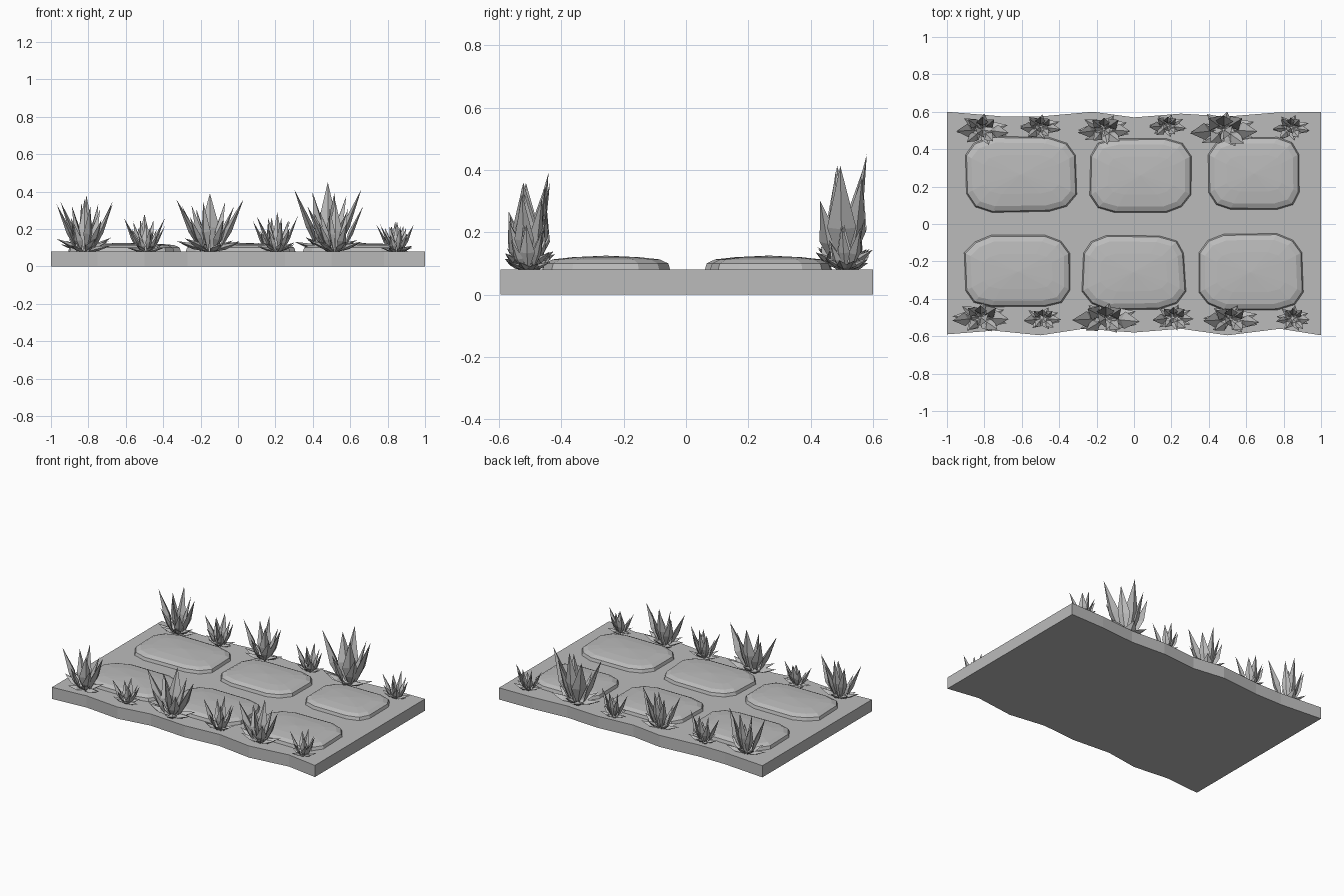
import bpy, bmesh, math, random
from mathutils import Vector

cube = bpy.data.objects.get("Cube")
if cube:
    bpy.data.objects.remove(cube)

random.seed(4)
SLAB_TOP = 0.08

stone = bpy.data.materials.new("stone grey")
stone.use_nodes = True
GREY = (0.5, 0.5, 0.5, 1)
stone.diffuse_color = GREY
stone.node_tree.nodes["Principled BSDF"].inputs["Base Color"].default_value = GREY


def finish(bm, name):
    """Turn a bmesh into a flat shaded object."""
    bmesh.ops.recalc_face_normals(bm, faces=bm.faces)
    mesh = bpy.data.meshes.new(name)
    bm.to_mesh(mesh)
    bm.free()
    mesh.materials.append(stone)
    obj = bpy.data.objects.new(name, mesh)
    bpy.context.collection.objects.link(obj)
    return obj


def bridge(bm, low, high):
    """Join two vertex loops of equal length."""
    for i in range(len(low)):
        j = (i + 1) % len(low)
        bm.faces.new((low[i], low[j], high[j], high[i]))


# Ground slab with wavy front and back edges
def build_slab():
    front = [(-1, -.59), (-.75, -.57), (-.5, -.595), (-.27, -.56), (0, -.58),
             (.25, -.56), (.5, -.595), (.78, -.56), (1, -.595)]
    back = [(1, .6), (.75, .595), (.5, .575), (.25, .59), (0, .57),
            (-.22, .6), (-.5, .575), (-.7, .575), (-1, .6)]
    bm = bmesh.new()
    low, high = ([bm.verts.new((x, y, z)) for x, y in front + back]
                 for z in (0, SLAB_TOP))
    bridge(bm, low, high)
    bm.faces.new(low)
    bm.faces.new(high)
    finish(bm, "ground_slab")


# Paving stone: rounded outline, sloping rim, faint dome
def build_paver(name, x0, x1, y0, y1):
    cx, cy, hx, hy = (x0 + x1) / 2, (y0 + y1) / 2, (x1 - x0) / 2, (y1 - y0) / 2
    quarter = [(.98, .52), (.82, .84), (.5, .99)]
    outline = []
    for sx, sy in ((1, 1), (-1, 1), (-1, -1), (1, -1)):
        corner = quarter if sx * sy > 0 else quarter[::-1]
        outline += [(sx * u * random.uniform(.97, 1.02),
                     sy * v * random.uniform(.97, 1.02)) for u, v in corner]
    bm = bmesh.new()
    loops = []
    for inset, z in ((0, SLAB_TOP - .005), (.008, .1), (.035, .113), (.1, .12)):
        loops.append([bm.verts.new((cx + u * (hx - inset), cy + v * (hy - inset), z))
                      for u, v in outline])
    for low, high in zip(loops, loops[1:]):
        bridge(bm, low, high)
    peak = bm.verts.new((cx, cy, .125))
    rim = loops[-1]
    for i in range(len(rim)):
        bm.faces.new((rim[i - 1], rim[i], peak))
    finish(bm, name)


# One pointed leaf: narrow root, wide ridged middle, sharp tip
def add_blade(bm, root, tip, width, belly):
    axis = tip - root
    out = Vector((axis.x, axis.y, 0))
    out = out.normalized() if out.length > .01 else Vector((0, -1, 0))
    side = out.cross(Vector((0, 0, 1)))
    depth = side.cross(axis).normalized()
    mid = root + axis * belly
    ring = [bm.verts.new(mid + offset) for offset in
            (side * width, depth * width * .5, -side * width, -depth * width * .35)]
    ends = bm.verts.new(root), bm.verts.new(tip)
    for i in range(4):
        for end in ends:
            bm.faces.new((ring[i - 1], ring[i], end))


# Tip positions in a unit tuft: across, along depth, height
TALL_TIPS = [(-1, -.2, .9), (-.45, .6, .85), (0, .75, 1), (.2, -.25, .85),
             (.55, .6, .8), (1, -.1, .9), (-.4, -.7, .55), (.6, -.75, .6)]


def build_tuft(name, x, y, half_width, half_depth, height, flip):
    bm = bmesh.new()
    leaf = half_width * .26
    for u, v, h in TALL_TIPS:
        tip = Vector((x + flip * u * half_width, y + v * half_depth, SLAB_TOP + h * height))
        root = Vector((x + flip * u * half_width * .25, y + v * half_depth * .25, SLAB_TOP - .008))
        add_blade(bm, root, tip, leaf * (.75 + .4 * h * random.random()), .42)
    # Low leaves spreading around the foot
    for i in range(7):
        a = math.tau * (i + .3 + .4 * random.random()) / 7
        tip = Vector((x + math.cos(a) * half_width, y + math.sin(a) * half_depth * .95,
                      SLAB_TOP + height * random.uniform(.1, .25)))
        root = Vector((x, y, SLAB_TOP - .005))
        add_blade(bm, root, tip, leaf * .8, .5)
    finish(bm, name)


build_slab()

pavers = {
    "back_right": (-.91, -.3, .06, .47), "back_middle": (-.24, .31, .055, .465),
    "back_left": (.39, .895, .07, .47), "front_right": (-.91, -.33, -.45, -.06),
    "front_middle": (-.285, .28, -.46, -.055), "front_left": (.335, .91, -.465, -.05)}
for place, bounds in pavers.items():
    build_paver("paving_stone_" + place, *bounds)

# Tufts along both edges: x, y, half width, half depth, height, flip
tufts = {
    "front": [(-.82, -.5, .15, .085, .28, 1), (-.49, -.505, .1, .065, .15, 1),
              (-.15, -.505, .18, .085, .31, -1), (.21, -.5, .11, .075, .21, 1),
              (.52, -.51, .15, .08, .27, -1), (.85, -.505, .09, .075, .16, 1)],
    "back": [(-.81, .505, .14, .09, .3, -1), (-.5, .52, .11, .07, .2, -1),
             (-.16, .505, .14, .085, .27, 1), (.18, .525, .1, .065, .18, -1),
             (.48, .505, .18, .1, .37, 1), (.84, .515, .1, .075, .16, -1)]}
for row, items in tufts.items():
    for i, spec in enumerate(items):
        build_tuft(f"{row}_grass_tuft_{i + 1}", *spec)
